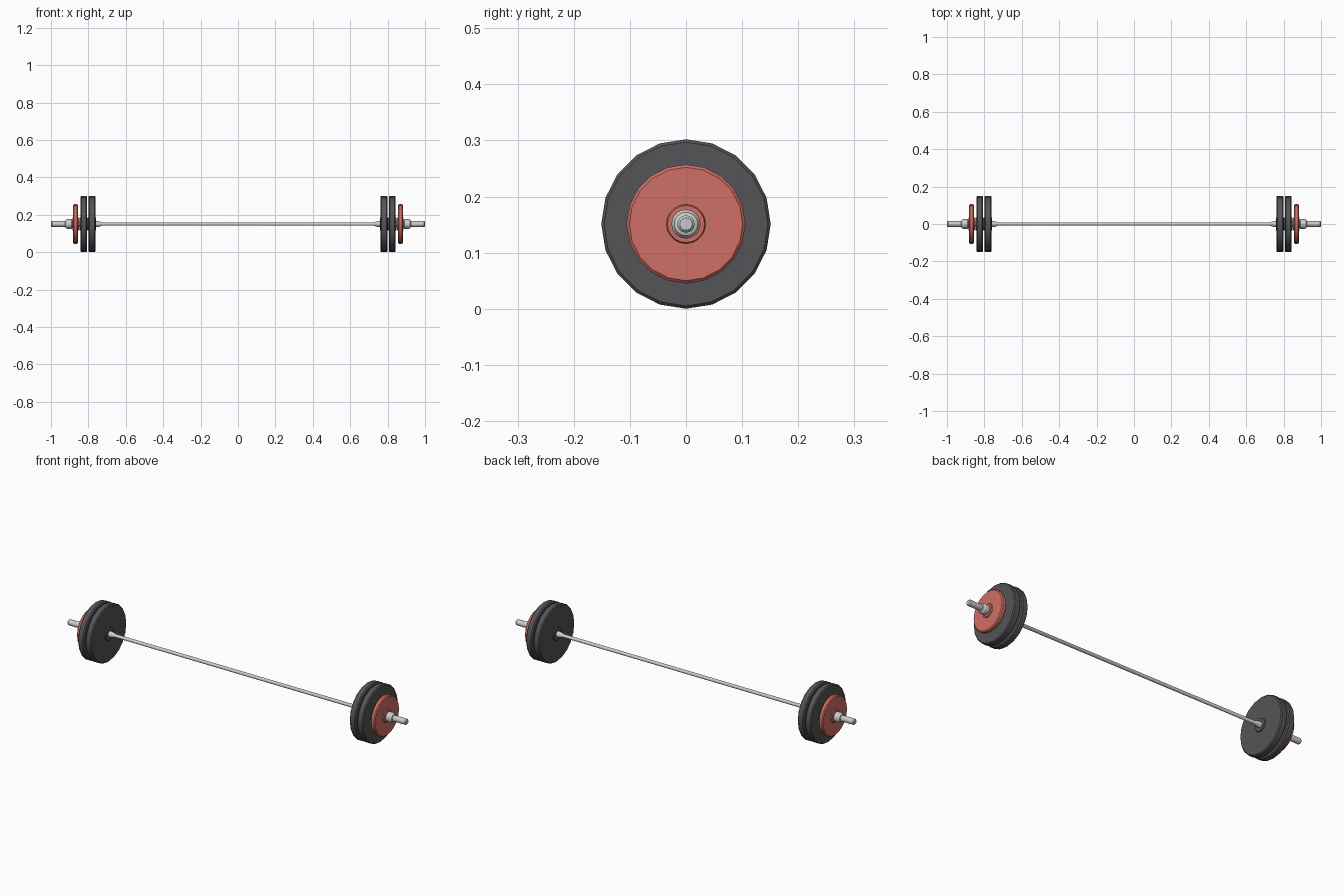
import bpy, bmesh, math

if "Cube" in bpy.data.objects:
    bpy.data.objects.remove(bpy.data.objects["Cube"])

AXIS_Z = 0.151


def material(name, rgb):
    m = bpy.data.materials.new(name)
    m.diffuse_color = (*rgb, 1.0)
    m.use_nodes = True
    m.node_tree.nodes["Principled BSDF"].inputs["Base Color"].default_value = m.diffuse_color
    return m


def lathe(name, profile, sides, mat=None, ring=True, mirror=True):
    """Turn an (x, radius) profile about the bar axis; ring closes it into a bored part."""
    bm = bmesh.new()
    loops = []
    for x, r in profile:
        loops.append([bm.verts.new((x, r * math.sin(2 * math.pi * i / sides),
                                    r * math.cos(2 * math.pi * i / sides)))
                      for i in range(sides)])
    pairs = list(zip(loops, loops[1:]))
    if ring:
        pairs.append((loops[-1], loops[0]))
    else:
        bm.faces.new(loops[0])
        bm.faces.new(loops[-1])
    for a, b in pairs:
        for i in range(sides):
            j = (i + 1) % sides
            bm.faces.new((a[i], a[j], b[j], b[i]))
    bmesh.ops.recalc_face_normals(bm, faces=bm.faces)
    me = bpy.data.meshes.new(name)
    bm.to_mesh(me)
    bm.free()
    ob = bpy.data.objects.new(name, me)
    bpy.context.collection.objects.link(ob)
    ob.location.z = AXIS_Z
    if mat:
        me.materials.append(mat)
    if mirror:
        ob.modifiers.new("both_ends", 'MIRROR').use_axis = (True, False, False)
    bpy.ops.object.select_all(action='DESELECT')
    ob.select_set(True)
    bpy.context.view_layer.objects.active = ob
    bpy.ops.object.shade_smooth_by_angle(angle=math.radians(30))
    return ob


def plate(name, x0, x1, radius, hub, mat):
    """Weight plate with a rounded rim and a slightly raised hub on both faces."""
    b, h, bore = 0.005, 0.005, 0.015
    lathe(name, [(x0 - h, bore), (x0 - h, hub - 0.002), (x0, hub),
                 (x0, radius - b), (x0 + b, radius),
                 (x1 - b, radius), (x1, radius - b),
                 (x1, hub), (x1 + h, hub - 0.002), (x1 + h, bore)], 20, mat)


rubber = material("dark_rubber", (0.09, 0.09, 0.095))
red = material("red_paint", (0.62, 0.16, 0.13))

# Bar: slim grip, flared to thicker sleeves with chamfered ends
half = [(0.725, 0.009), (0.745, 0.0155), (0.995, 0.0155), (1.0, 0.011)]
lathe("bar", [(-x, r) for x, r in reversed(half)] + half, 16, ring=False, mirror=False)

# Weight plates
plate("inner_plate", 0.763, 0.798, 0.151, 0.035, rubber)
plate("middle_plate", 0.808, 0.843, 0.151, 0.035, rubber)
plate("outer_plate", 0.856, 0.881, 0.106, 0.035, red)

# Locking collars
lathe("locking_collar", [(0.886, 0.015), (0.886, 0.022), (0.891, 0.026), (0.914, 0.026),
                         (0.922, 0.021), (0.924, 0.015)], 16)
